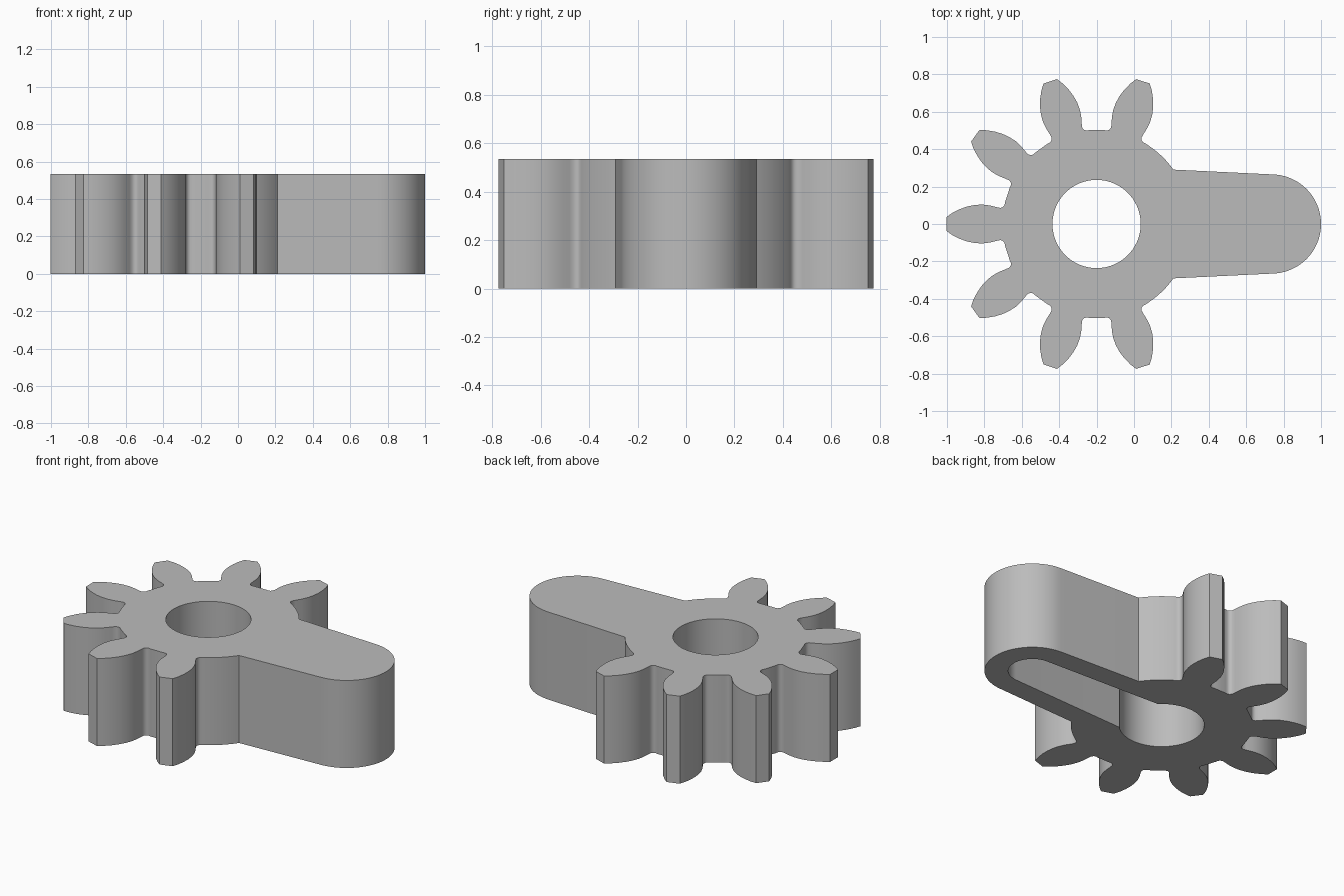
import bpy
import bmesh
from math import sin, cos, radians

if "Cube" in bpy.data.objects:
    bpy.data.objects.remove(bpy.data.objects["Cube"])

HEIGHT = 0.535
HUB_X = -0.2
ARM_X = 0.735

steel = bpy.data.materials.new("plain_grey")
steel.use_nodes = True
steel.diffuse_color = (0.5, 0.5, 0.5, 1)
steel.node_tree.nodes["Principled BSDF"].inputs["Base Color"].default_value = (0.5, 0.5, 0.5, 1)


def arc(cx, radius, start, end, steps):
    angles = [radians(start + (end - start) * i / steps) for i in range(steps + 1)]
    return [(cx + radius * cos(a), radius * sin(a)) for a in angles]


def prism(name, outline, bottom, top):
    bm = bmesh.new()
    face = bm.faces.new([bm.verts.new((x, y, bottom)) for x, y in outline])
    out = bmesh.ops.extrude_face_region(bm, geom=[face])
    moved = [v for v in out["geom"] if isinstance(v, bmesh.types.BMVert)]
    bmesh.ops.translate(bm, verts=moved, vec=(0, 0, top - bottom))
    bmesh.ops.recalc_face_normals(bm, faces=bm.faces)
    mesh = bpy.data.meshes.new(name)
    bm.to_mesh(mesh)
    bm.free()
    mesh.materials.append(steel)
    obj = bpy.data.objects.new(name, mesh)
    bpy.context.collection.objects.link(obj)
    return obj


def cut(target, cutter):
    mod = target.modifiers.new("cut", "BOOLEAN")
    mod.operation = "DIFFERENCE"
    mod.solver = "EXACT"
    mod.object = cutter
    bpy.context.view_layer.objects.active = target
    bpy.ops.object.modifier_apply(modifier=mod.name)
    bpy.data.objects.remove(cutter)


# Half tooth flank, root to tip: distance from hub centre, half width
flank = [(0.49, 0.115), (0.492, 0.102), (0.5, 0.091), (0.515, 0.086),
         (0.535, 0.09), (0.57, 0.099), (0.61, 0.104), (0.65, 0.102),
         (0.69, 0.094), (0.73, 0.08), (0.77, 0.06), (0.802, 0.038)]
tooth = [(r, -w) for r, w in flank] + [(r, w) for r, w in reversed(flank)]

# Lever and gear outline, counter-clockwise
outline = arc(ARM_X, 0.265, -87.5, 87.5, 40)
outline += arc(HUB_X, 0.503, 35.3, 57, 8)
for angle in range(72, 289, 36):
    c, s = cos(radians(angle)), sin(radians(angle))
    outline += [(HUB_X + r * c - w * s, r * s + w * c) for r, w in tooth]
outline += arc(HUB_X, 0.503, 303, 324.7, 8)
gear = prism("gear_lever", outline, 0, HEIGHT)

# Shaft hole
cut(gear, prism("shaft_cutter", arc(HUB_X, 0.236, 0, 354, 59), -0.1, HEIGHT + 0.1))

# Tapered pocket in the underside of the arm, open to the hole
pocket = arc(ARM_X, 0.134, -87.5, 87.5, 32) + [(-0.1, 0.17), (-0.1, -0.17)]
cut(gear, prism("pocket_cutter", pocket, -0.1, HEIGHT / 2))

bpy.ops.object.select_all(action="DESELECT")
gear.select_set(True)
bpy.context.view_layer.objects.active = gear
bpy.ops.object.shade_smooth_by_angle(angle=radians(38))
